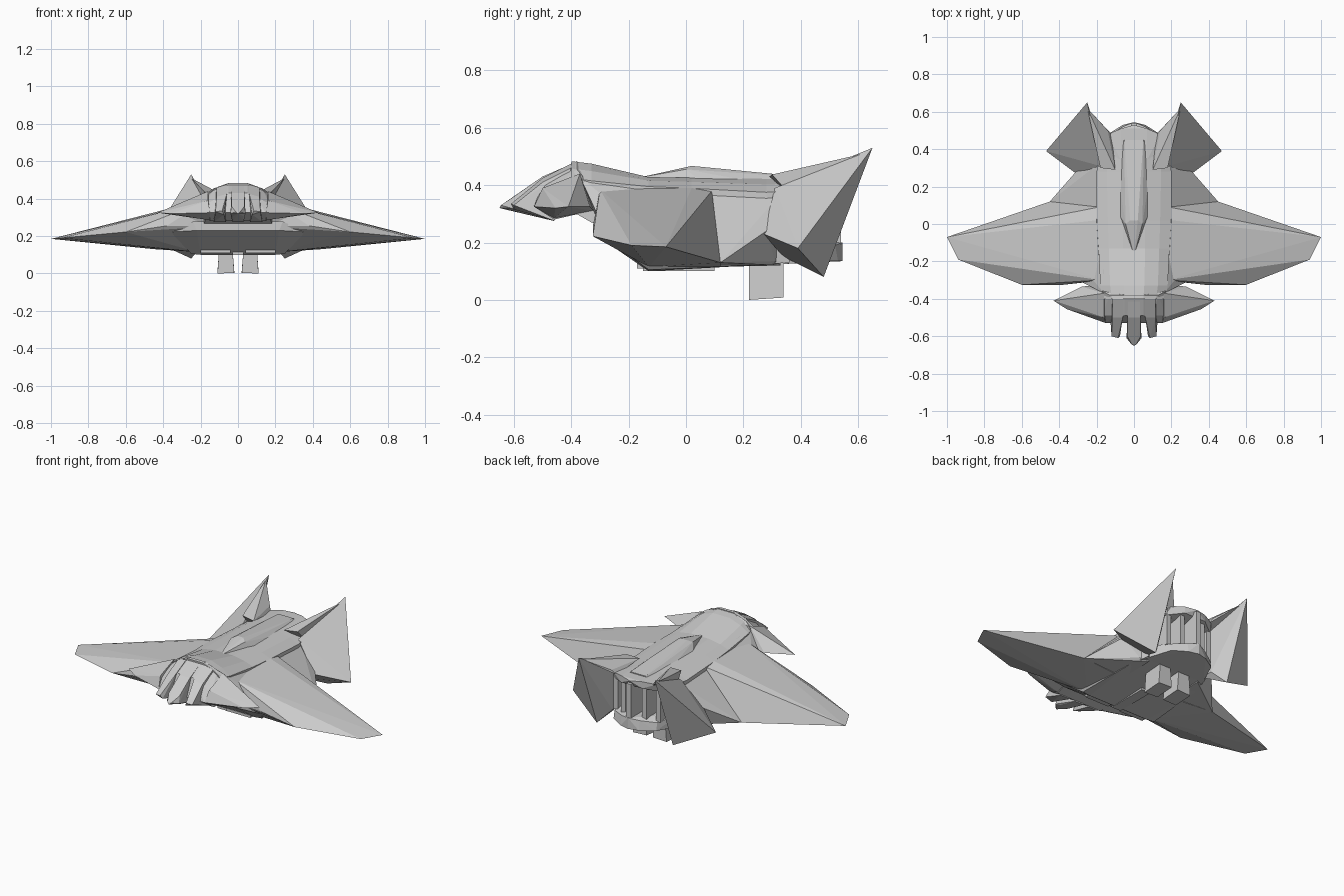
import bpy, bmesh


def finish(name, bm, mirror=False):
    bmesh.ops.recalc_face_normals(bm, faces=bm.faces)
    me = bpy.data.meshes.new(name)
    bm.to_mesh(me)
    bm.free()
    ob = bpy.data.objects.new(name, me)
    bpy.context.collection.objects.link(ob)
    if mirror:
        mod = ob.modifiers.new("Mirror", 'MIRROR')
        mod.use_mirror_merge = False
    return ob


def facet(name, pts, mirror=True):
    """Faceted solid spanned by a few corner points, mirrored across x."""
    bm = bmesh.new()
    for p in pts:
        bm.verts.new(p)
    res = bmesh.ops.convex_hull(bm, input=bm.verts)
    junk = [g for g in res["geom_interior"] + res["geom_unused"]
            if isinstance(g, bmesh.types.BMVert)]
    bmesh.ops.delete(bm, geom=list(set(junk)), context='VERTS')
    bmesh.ops.dissolve_limit(bm, angle_limit=0.02, verts=bm.verts, edges=bm.edges)
    return finish(name, bm, mirror)


def centred(name, half):
    """Solid on the centre line from its right-hand corners."""
    return facet(name, list({(s * x, y, z) for x, y, z in half for s in (-1, 1)}), False)


def box(x0, x1, y0, y1, z0, z1):
    return [(x, y, z) for x in (x0, x1) for y in (y0, y1) for z in (z0, z1)]


def loft(name, sections):
    """Sections: y, crown half width, crown z, shoulder half width, shoulder z, base z."""
    bm = bmesh.new()
    rings = []
    for y, a, zt, b, zs, zb in sections:
        half = [(a, zt), ((a + b) / 2 + .01, (zt + zs) / 2 + .004), (b, zs), (b, zb)]
        ring = half + [(-x, z) for x, z in reversed(half)]
        rings.append([bm.verts.new((x, y, z)) for x, z in ring])
    for r, q in zip(rings, rings[1:]):
        for i in range(8):
            j = (i + 1) % 8
            bm.faces.new((r[i], r[j], q[j], q[i]))
    bm.faces.new(rings[0])
    bm.faces.new(rings[-1])
    return finish(name, bm)


# Upper fuselage
loft("fuselage", [
    (-.40, .05, .483, .165, .425, .31),
    (-.33, .055, .475, .18, .415, .27),
    (-.13, .06, .428, .19, .395, .20),
    (.02, .06, .426, .20, .389, .20),
    (.28, .07, .422, .20, .375, .20),
    (.36, .07, .42, .19, .38, .20)])

# Raised spine behind the head
centred("spine", [(0, -.17, .425), (.045, .0, .455), (.02, .02, .467), (.08, .05, .415),
                  (.05, .28, .436), (.09, .30, .40), (.05, .45, .425), (.08, .45, .39)])

# Head block, brow and prongs of the nose
centred("head", [(.05, -.38, .484), (.13, -.38, .455), (.17, -.36, .43), (.17, -.49, .37),
                 (.15, -.53, .325), (.05, -.49, .43), (.10, -.49, .41), (.05, -.53, .33),
                 (.15, -.46, .28), (.17, -.42, .32), (.17, -.33, .31)])
centred("nose_centre", [(.03, -.38, .482), (.035, -.50, .43), (.035, -.60, .36),
                        (.012, -.645, .33), (0, -.65, .32), (.04, -.61, .32),
                        (.03, -.58, .305), (.03, -.46, .275)])
facet("nose_prong", [(.06, -.40, .475), (.115, -.40, .46), (.06, -.50, .425), (.115, -.50, .41),
                     (.085, -.61, .335), (.12, -.60, .33), (.075, -.60, .315),
                     (.065, -.46, .276), (.13, -.46, .276)])

# Small fins beside the head
facet("canard", [(.43, -.41, .325), (.36, -.455, .32), (.15, -.53, .325), (.16, -.50, .39),
                 (.16, -.37, .44), (.28, -.335, .325), (.16, -.32, .31), (.15, -.46, .285)])

# Shoulder joining the head to the wing root
facet("wing_shoulder", [(.16, -.37, .43), (.28, -.31, .30), (.17, -.17, .40),
                        (.17, -.05, .39), (.26, -.25, .33), (.15, -.30, .25)])

# Thick wedge wings
facet("wing", [(1, -.07, .185), (.94, -.19, .19), (.60, -.325, .222), (.38, -.325, .255),
               (.18, -.30, .385), (.20, .02, .39), (.19, .09, .38), (.45, .12, .13),
               (.22, -.13, .115), (.22, .12, .115), (.15, -.30, .25)])

# Flank behind the wings
facet("rear_flank", [(.18, .08, .383), (.45, .12, .13), (.31, .25, .24), (.31, .28, .24),
                     (.18, .33, .37), (.22, .31, .135), (.17, .10, .115), (.17, .33, .12)])

# Lower hull with front intake wedge
centred("lower_hull", [(.36, -.29, .222), (.24, -.32, .278), (.22, -.32, .23), (.25, -.13, .105),
                       (.20, -.13, .10), (.23, .23, .12), (.20, .36, .13), (.20, .36, .30)])
facet("intake_slat", box(.04, .20, -.17, -.10, .11, .126))
centred("keel", box(0, .03, -.15, .10, .10, .16))

# Twisted tail fins
facet("tail_fin", [(.25, .65, .53), (.47, .39, .18), (.25, .48, .08), (.31, .27, .23),
                   (.18, .31, .39), (.18, .43, .40), (.19, .34, .15), (.19, .42, .15)])
facet("fin_root_flap", [(.10, .29, .43), (.18, .30, .437), (.25, .62, .51), (.14, .50, .43),
                        (.12, .48, .40), (.19, .36, .37)])

# Open engine bay: roof, floor, centre post and upright ribs
centred("engine_roof", [(.07, .34, .42), (.18, .34, .39), (.07, .51, .42), (.14, .48, .41),
                        (0, .53, .415), (.07, .51, .38), (.16, .45, .36), (.18, .34, .34)])
centred("engine_floor", [(.20, .34, .20), (.20, .34, .125), (.14, .47, .18), (.14, .48, .135),
                         (.06, .52, .19), (0, .545, .20), (0, .545, .135), (.06, .53, .135)])
for x, e in ((0, .54), (.07, .49), (.14, .46)):
    facet("engine_rib", [(x + d, y, z) for d in (-.015, .015)
                         for y, z in ((.34, .18), (.34, .40), (e, .40), (e - .03, .29),
                                      (e, .18))], x > 0)

# Landing feet
facet("foot", [(.02, .22, .003), (.11, .22, 0), (.02, .34, .012), (.11, .34, .008)]
      + box(.03, .10, .22, .34, .135, .14))
